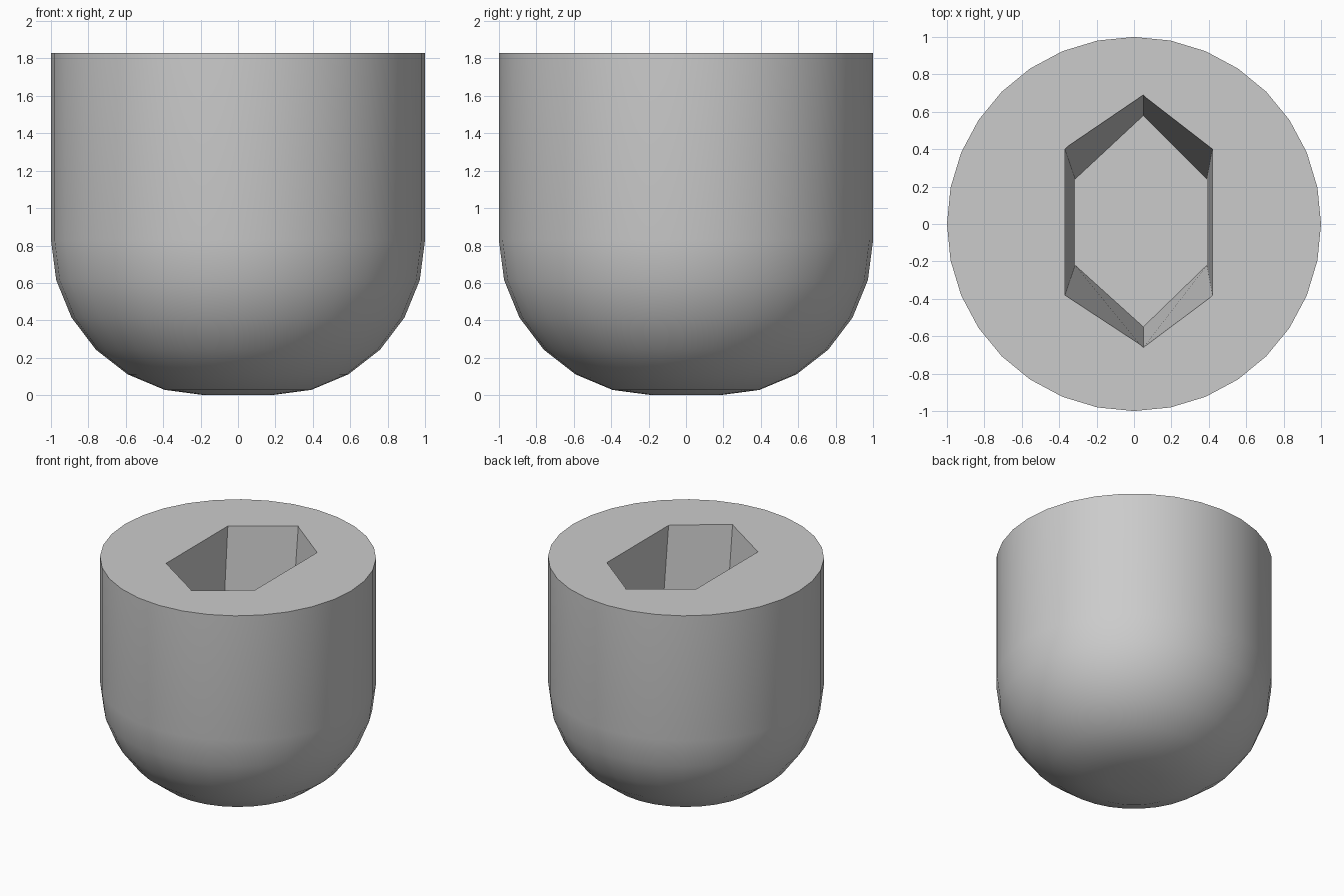
import bpy, bmesh, math

cube = bpy.data.objects.get("Cube")
if cube:
    bpy.data.objects.remove(cube, do_unlink=True)

HEIGHT, SIDES, STEPS = 1.83, 32, 6
FLAT, ROUND = 0.18, 0.83      # flat base radius, height of the rounded bottom
SOCKET_DEPTH = 1.0

grey = bpy.data.materials.new("plain grey")
grey.use_nodes = True
colour = (0.6, 0.6, 0.6, 1)
grey.diffuse_color = colour
grey.node_tree.nodes["Principled BSDF"].inputs["Base Color"].default_value = colour


def loft(name, rings):
    """Join rings of points, bottom to top, and cap both ends."""
    bm = bmesh.new()
    loops = [[bm.verts.new(p) for p in ring] for ring in rings]
    for low, high in zip(loops, loops[1:]):
        for i in range(len(low)):
            j = (i + 1) % len(low)
            bm.faces.new((low[i], low[j], high[j], high[i]))
    bm.faces.new(loops[0][::-1])
    bm.faces.new(loops[-1])
    mesh = bpy.data.meshes.new(name)
    bm.to_mesh(mesh)
    bm.free()
    mesh.materials.append(grey)
    obj = bpy.data.objects.new(name, mesh)
    bpy.context.collection.objects.link(obj)
    return obj


def circle(radius, z):
    turns = [math.tau * i / SIDES for i in range(SIDES)]
    return [(radius * math.cos(a), radius * math.sin(a), z) for a in turns]


# Body: rounded bottom and straight wall
profile = []
for i in range(STEPS + 1):
    a = math.pi / 2 * i / STEPS
    profile.append((FLAT + (1 - FLAT) * math.sin(a), ROUND * (1 - math.cos(a))))
profile.append((1, HEIGHT))
body = loft("rounded_body", [circle(r, z) for r, z in profile])

# Tapered six-sided socket, cut from the top
rim = [(0.05, 0.69), (-0.37, 0.4), (-0.37, -0.38),
       (0.05, -0.66), (0.42, -0.38), (0.42, 0.4)]
floor = [(0.05, 0.58), (-0.315, 0.24), (-0.315, -0.22),
         (0.05, -0.55), (0.39, -0.22), (0.39, 0.24)]
over = 0.05                   # the cutter keeps its taper above the rim
grow = 1 + over / SOCKET_DEPTH
top = [(f[0] + (r[0] - f[0]) * grow, f[1] + (r[1] - f[1]) * grow)
       for r, f in zip(rim, floor)]
cutter = loft("socket_cutter", [
    [(x, y, HEIGHT - SOCKET_DEPTH) for x, y in floor],
    [(x, y, HEIGHT + over) for x, y in top]])
cutter.hide_render = True

cut = body.modifiers.new("socket", "BOOLEAN")
cut.operation = "DIFFERENCE"
cut.solver = "EXACT"
cut.object = cutter
bpy.ops.object.select_all(action="DESELECT")
bpy.context.view_layer.objects.active = body
body.select_set(True)
bpy.ops.object.modifier_apply(modifier=cut.name)
bpy.data.objects.remove(cutter, do_unlink=True)
bpy.ops.object.shade_smooth_by_angle(angle=math.radians(30))
